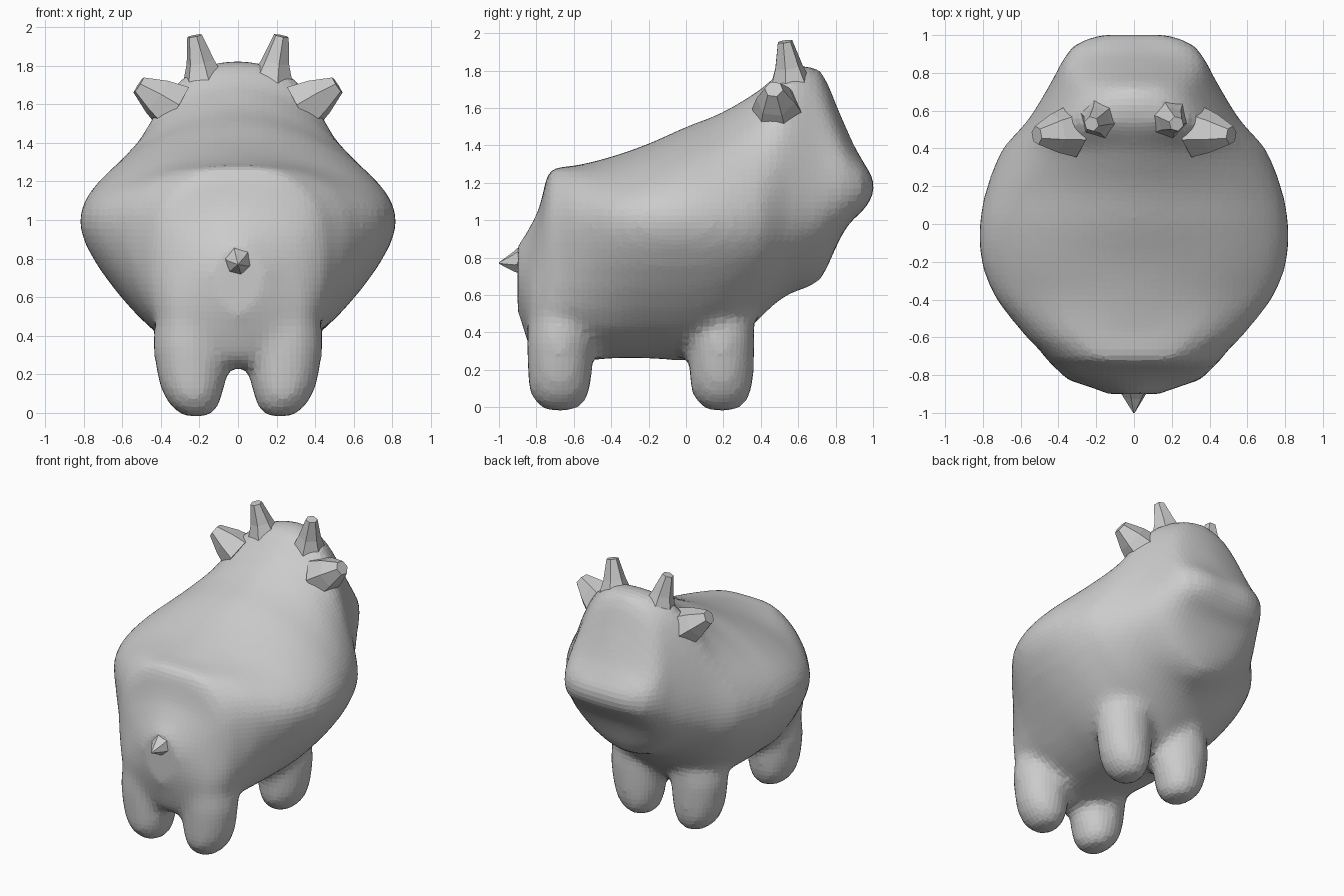
import bpy, bmesh
from math import sin, cos, tau
from mathutils import Vector

if "Cube" in bpy.data.objects:
    bpy.data.objects.remove(bpy.data.objects["Cube"])


def catmull(a, b, c, d, t):
    return 0.5 * (2*b + (c - a)*t + (2*a - 5*b + 4*c - d)*t*t + (3*b - a - 3*c + d)*t**3)


def loft(name, rings):
    bm = bmesh.new()
    rows = [[bm.verts.new(p) for p in r] for r in rings]
    n = len(rows[0])
    for r, s in zip(rows, rows[1:]):
        for i in range(n):
            bm.faces.new((r[i], r[(i+1) % n], s[(i+1) % n], s[i]))
    bm.faces.new(rows[0])
    bm.faces.new(rows[-1])
    bmesh.ops.recalc_face_normals(bm, faces=bm.faces)
    me = bpy.data.meshes.new(name)
    bm.to_mesh(me)
    bm.free()
    ob = bpy.data.objects.new(name, me)
    bpy.context.collection.objects.link(ob)
    return ob


def spike(name, pts, sides=6):
    # pts: (centre, radius) along the spike
    axis = Vector(pts[-1][0]) - Vector(pts[0][0])
    u = axis.orthogonal().normalized()
    v = axis.normalized().cross(u)
    return loft(name, [[Vector(c) + r*(u*cos(tau*i/sides) + v*sin(tau*i/sides))
                        for i in range(sides)] for c, r in pts])


# Body and head sections: y, top z, shoulder x z, widest x z, lower x z, bottom z
S = [
    (-.90, .87, .06, .85, .14, .75, .12, .60, .50),
    (-.83, .97, .15, .93, .28, .78, .32, .48, .30),
    (-.78, 1.08, .22, 1.03, .36, .88, .37, .45, .25),
    (-.735, 1.265, .24, 1.22, .43, .98, .40, .45, .24),
    (-.60, 1.29, .38, 1.23, .57, .97, .42, .45, .24),
    (-.40, 1.34, .50, 1.23, .73, .97, .43, .43, .26),
    (-.20, 1.41, .55, 1.28, .81, .97, .45, .44, .26),
    (0, 1.50, .56, 1.33, .82, .97, .45, .44, .25),
    (.20, 1.58, .53, 1.38, .78, .97, .46, .50, .28),
    (.40, 1.70, .43, 1.51, .70, 1.0, .44, .62, .48),
    (.54, 1.81, .36, 1.67, .57, 1.05, .40, .74, .60),
    (.72, 1.80, .28, 1.64, .46, 1.09, .31, .82, .68),
    (.85, 1.51, .31, 1.38, .39, 1.17, .31, 1.0, .95),
    (.95, 1.31, .25, 1.28, .32, 1.18, .26, 1.08, 1.05),
    (1.005, 1.23, .15, 1.23, .20, 1.18, .15, 1.13, 1.13),
]


def section(s):
    y, zt, x1, z1, w, zw, x2, z2, zb = s
    p = [(0, zt), (x1, z1), (w, zw), (x2, z2), (0, zb), (-x2, z2), (-w, zw), (-x1, z1)]
    out = []
    for i in range(8):
        q = [p[(i + k) % 8] for k in (-1, 0, 1, 2)]
        for t in (0, .2, .4, .6, .8):
            x, z = (catmull(*[a[j] for a in q], t) for j in (0, 1))
            out.append((x, y, z))
    return out


rings = []
for i in range(len(S) - 1):
    a, b = S[i], S[i+1]
    p, n = S[max(i-1, 0)], S[min(i+2, len(S)-1)]
    for t in (0, 1/3, 2/3):
        s = [catmull(*q, t) for q in zip(p, a, b, n)]
        s[0] = a[0] + (b[0] - a[0])*t
        rings.append(section(s))
rings.append(section(S[-1]))
parts = [loft("body", rings)]

# Four stubby legs: z, centre x, x radius, y radius
LEG = [(-.02, .215, .07, .08), (.03, .225, .125, .14), (.1, .235, .16, .17), (.2, .24, .185, .175),
       (.35, .245, .20, .18), (.55, .235, .19, .17), (.75, .21, .10, .10)]
for side in (-1, 1):
    for y in (-.675, .19):
        parts.append(loft("leg", [[(side*(cx + rx*cos(tau*i/16)), y + ry*sin(tau*i/16), z)
                                   for i in range(16)] for z, cx, rx, ry in LEG]))

# Fuse into one faceted skin
bpy.ops.object.select_all(action='DESELECT')
for o in parts:
    o.select_set(True)
bpy.context.view_layer.objects.active = parts[0]
bpy.ops.object.join()
body = parts[0]
m = body.modifiers.new("fuse", 'REMESH')
m.mode = 'VOXEL'
m.voxel_size = .036
m = body.modifiers.new("soften", 'SMOOTH')
m.factor = .5
m.iterations = 8

# Horns and ears
for side, tag in ((-1, "left"), (1, "right")):
    spike("horn_" + tag, [((side*.18, .56, 1.73), .11), ((side*.195, .55, 1.82), .075),
                          ((side*.225, .53, 1.955), .04)])
    spike("ear_" + tag, [((side*.33, .49, 1.58), .14), ((side*.42, .48, 1.64), .105),
                         ((side*.515, .47, 1.70), .05)])

# Tail nub
spike("tail", [((0, -.86, .79), .09), ((0, -.92, .775), .055), ((0, -1.0, .77), .004)])
